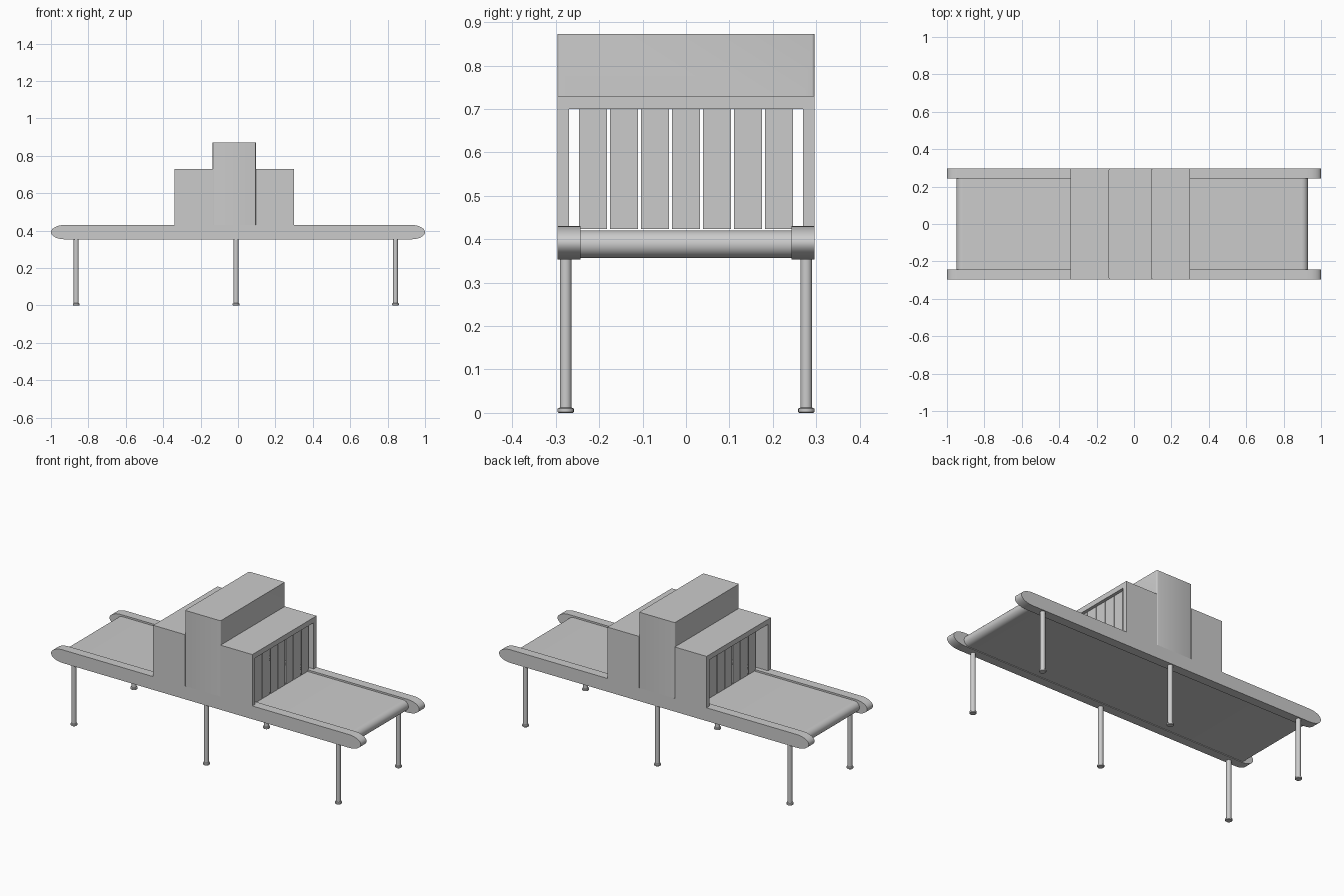
import bpy, bmesh, math
from mathutils import Vector

if "Cube" in bpy.data.objects:
    bpy.data.objects.remove(bpy.data.objects["Cube"])


def finish(bm, name, smooth=True):
    bmesh.ops.recalc_face_normals(bm, faces=bm.faces)
    me = bpy.data.meshes.new(name)
    bm.to_mesh(me)
    bm.free()
    ob = bpy.data.objects.new(name, me)
    bpy.context.collection.objects.link(ob)
    if smooth:
        bpy.ops.object.select_all(action='DESELECT')
        ob.select_set(True)
        bpy.context.view_layer.objects.active = ob
        bpy.ops.object.shade_smooth_by_angle(angle=math.radians(35))
    return ob


def prism(name, pts, direction, bevel=0.0):
    """Extrude a closed outline; optionally round its vertical outer edges."""
    bm = bmesh.new()
    f = bm.faces.new([bm.verts.new(p) for p in pts])
    r = bmesh.ops.extrude_face_region(bm, geom=[f])
    vs = [v for v in r['geom'] if isinstance(v, bmesh.types.BMVert)]
    bmesh.ops.translate(bm, verts=vs, vec=Vector(direction))
    if bevel:
        ymax = max(abs(v.co.y) for v in bm.verts)
        es = [e for e in bm.edges
              if abs(e.verts[0].co.z - e.verts[1].co.z) > 0.1
              and all(abs(v.co.y) > ymax - 1e-4 for v in e.verts)]
        bmesh.ops.bevel(bm, geom=es, offset=bevel, segments=3, profile=0.5,
                        affect='EDGES')
    return finish(bm, name)


def capsule(x0, x1, z0, z1, a, y, n=14):
    """Side outline of a slab with half-elliptical ends of length a."""
    zc, b = (z0 + z1) / 2, (z1 - z0) / 2
    pts = []
    for cx, start in ((x1 - a, -math.pi / 2), (x0 + a, math.pi / 2)):
        for i in range(n + 1):
            t = start + math.pi * i / n
            pts.append((cx + a * math.cos(t), y, zc + b * math.sin(t)))
    return pts


def lathe(name, profile, x, y, n=20):
    """Solid of revolution from (radius, z) pairs."""
    bm = bmesh.new()
    rings = [[bm.verts.new((x + r * math.cos(2 * math.pi * i / n),
                            y + r * math.sin(2 * math.pi * i / n), z))
              for i in range(n)] for r, z in profile]
    for a, b in zip(rings, rings[1:]):
        for i in range(n):
            j = (i + 1) % n
            bm.faces.new((a[i], a[j], b[j], b[i]))
    bm.faces.new(rings[0])
    bm.faces.new(rings[-1])
    return finish(bm, name)


W = 0.296        # outer half width
RAIL_IN = 0.243  # inner face of the rails
OPEN = 0.27      # tunnel opening half width
DECK = 0.43      # top of the rails
CEIL = 0.70      # tunnel ceiling

# Side rails
for side, y in (("front", -W), ("back", RAIL_IN)):
    prism(side + "_rail", capsule(-1, 1, 0.353, DECK, 0.075, y),
          (0, W - RAIL_IN, 0))

# Conveyor belt between the rails
prism("conveyor_belt", capsule(-0.95, 0.93, 0.357, 0.42, 0.034, -RAIL_IN),
      (0, 2 * RAIL_IN, 0))


# Tunnel housing: two low hoods and a taller central cabinet, all hollow
def hood(name, x0, x1, top, bevel=0.0):
    pts = [(-W, DECK), (-W, top), (W, top), (W, DECK),
           (OPEN, DECK), (OPEN, CEIL), (-OPEN, CEIL), (-OPEN, DECK)]
    prism(name, [(x0, y, z) for y, z in pts], (x1 - x0, 0, 0), bevel)


hood("left_hood", -0.34, -0.135, 0.73)
hood("right_hood", 0.095, 0.30, 0.73)
hood("central_cabinet", -0.135, 0.095, 0.872, bevel=0.006)

# Curtain strips hanging at both ends of the tunnel
for end, x in (("left", -0.275), ("right", 0.278)):
    for k in range(-3, 4):
        y = k * 0.0715
        pts = [(x, y - 0.032, 0.423), (x, y + 0.032, 0.423),
               (x, y + 0.032, CEIL), (x, y - 0.032, CEIL)]
        prism(f"{end}_curtain_strip_{k + 4}", pts, (0.004, 0, 0))

# Legs with round feet
for place, x in (("left", -0.865), ("middle", -0.01), ("right", 0.842)):
    for side, s in (("front", -1), ("back", 1)):
        lathe(f"{side}_{place}_leg",
              [(0.0165, 0), (0.0185, 0.002), (0.0185, 0.01), (0.0135, 0.012),
               (0.0135, 0.356)], x, s * 0.277)
